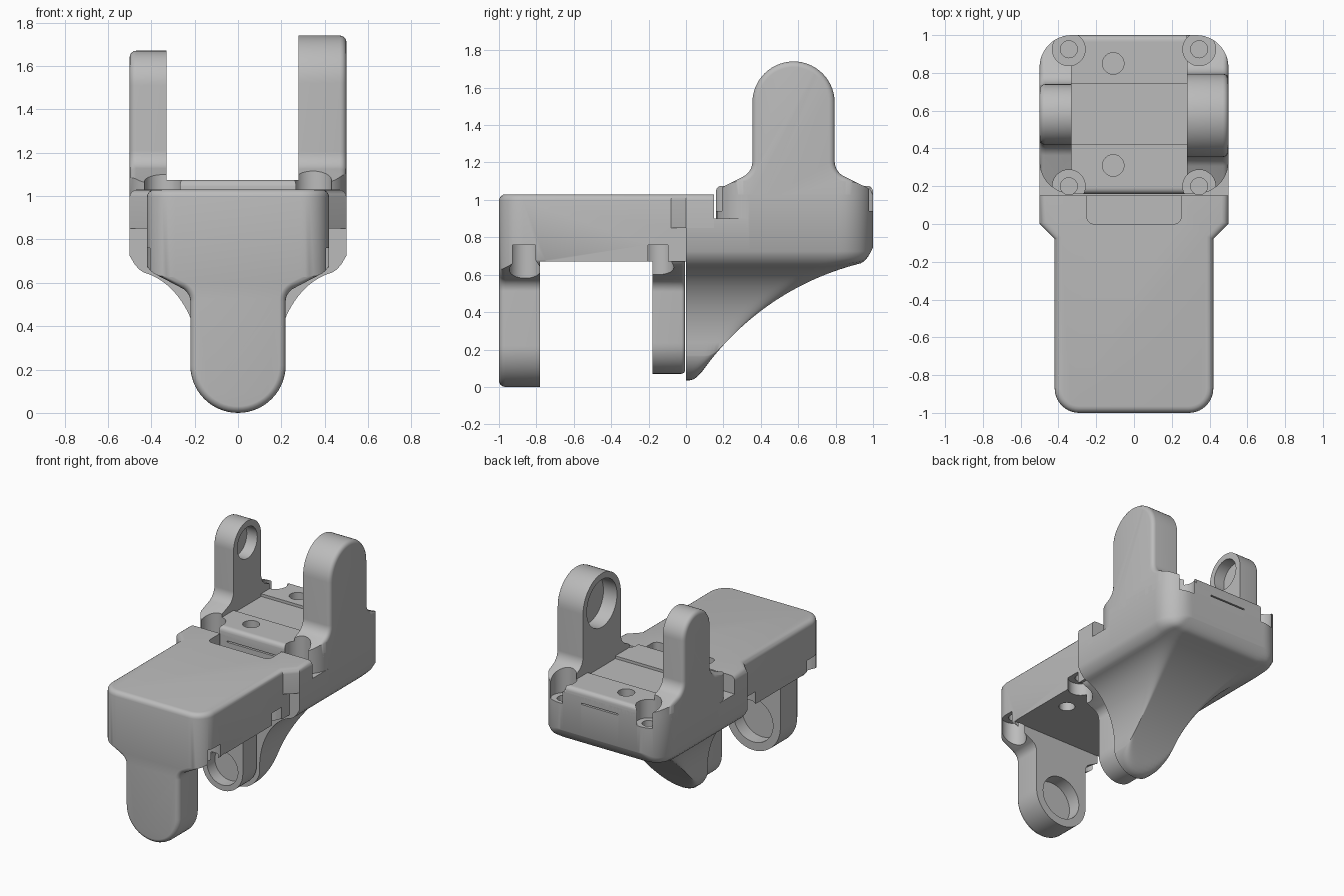
import bpy, bmesh, math
from mathutils import Vector

if "Cube" in bpy.data.objects:
    bpy.data.objects.remove(bpy.data.objects["Cube"])

grey = bpy.data.materials.new("matte grey")
grey.use_nodes = True
grey.diffuse_color = (0.5, 0.5, 0.5, 1)
grey.node_tree.nodes["Principled BSDF"].inputs["Base Color"].default_value = (0.5, 0.5, 0.5, 1)


def add_object(name, bm):
    bmesh.ops.recalc_face_normals(bm, faces=bm.faces)
    mesh = bpy.data.meshes.new(name)
    bm.to_mesh(mesh)
    bm.free()
    mesh.materials.append(grey)
    obj = bpy.data.objects.new(name, mesh)
    bpy.context.collection.objects.link(obj)
    return obj


def rounded(points, steps=10):
    """Closed outline from (a, b) or (a, b, fillet radius) corners."""
    out = []
    for i, p in enumerate(points):
        c = Vector(p[:2])
        if len(p) == 2:
            out.append(c)
            continue
        d1 = (Vector(points[i - 1][:2]) - c).normalized()
        d2 = (Vector(points[(i + 1) % len(points)][:2]) - c).normalized()
        half = d1.angle(d2) / 2
        start = c + d1 * p[2] / math.tan(half)
        centre = c + (d1 + d2).normalized() * p[2] / math.sin(half)
        v1 = start - centre
        v2 = c + d2 * p[2] / math.tan(half) - centre
        a1 = math.atan2(v1.y, v1.x)
        turn = (math.atan2(v2.y, v2.x) - a1 + math.pi) % math.tau - math.pi
        for k in range(steps + 1):
            a = a1 + turn * k / steps
            out.append(centre + Vector((math.cos(a), math.sin(a))) * p[2])
    return [p for i, p in enumerate(out) if (p - out[i - 1]).length > 0.001]


def circle(a, b, r, n=40):
    return [(a + r * math.cos(math.tau * k / n), b + r * math.sin(math.tau * k / n)) for k in range(n)]


def rect(a0, a1, b0, b1):
    return [(a0, b0), (a1, b0), (a1, b1), (a0, b1)]


def prism(name, outline, axis, base, end, bevel=0, keep=lambda p: True):
    """Extrude an outline along an axis; the rim at 'end' can be rounded."""
    place = {"x": lambda a, b, t: (t, a, b), "y": lambda a, b, t: (a, t, b), "z": lambda a, b, t: (a, b, t)}[axis]
    bm = bmesh.new()
    low = [bm.verts.new(place(a, b, base)) for a, b in outline]
    high = [bm.verts.new(place(a, b, end)) for a, b in outline]
    bm.faces.new(low)
    cap = bm.faces.new(high)
    for i in range(len(low)):
        bm.faces.new((low[i - 1], low[i], high[i], high[i - 1]))
    bmesh.ops.recalc_face_normals(bm, faces=bm.faces)
    if bevel:
        rim = [e for e in cap.edges if keep((e.verts[0].co + e.verts[1].co) / 2)]
        bmesh.ops.bevel(bm, geom=rim, offset=bevel, segments=4, profile=0.5, affect="EDGES")
    return add_object(name, bm)


def boolean(obj, cutters, operation="DIFFERENCE"):
    for cutter in cutters:
        mod = obj.modifiers.new("cut", "BOOLEAN")
        mod.operation, mod.solver, mod.object = operation, "EXACT", cutter
        bpy.context.view_layer.objects.active = obj
        bpy.ops.object.modifier_apply(modifier=mod.name)


# Outline of a plate that narrows from shoulders to a round lower end
def hanger(name, r, bottom, half_width, top, inner, outer, bevel):
    shape = rounded([(-half_width, top), (-half_width, 0.665, 0.09), (-r, 0.555, 0.07), (-r, bottom, r),
                     (r, bottom, r), (r, 0.555, 0.07), (half_width, 0.665, 0.09), (half_width, top)], 14)
    return prism(name, shape, "y", inner, outer, bevel, lambda p: p.z < 0.72)


# Front body: rounded case with a flange at its rear and a hanging front yoke
front_plan = rounded([(-0.42, -1, 0.13), (0.42, -1, 0.13), (0.42, -0.08), (0.5, 0), (0.5, 0.15),
                      (-0.5, 0.15), (-0.5, 0), (-0.42, -0.08)])
front_body = prism("front_body", front_plan, "z", -0.05, 1.03, 0.035, lambda p: p.y < 0.14)
yoke_form = hanger("yoke_form", 0.22, 0, 0.43, 1, -0.7, -1.001, 0.035)
yoke_mould = prism("yoke_mould", rect(-0.6, 0.6, -1.2, -0.75), "z", -0.2, 0.8)
boolean(yoke_mould, [yoke_form])
tools = [prism("underside_cutter", rect(-0.7, 0.7, -0.78, 0.3), "z", -0.3, 0.67),
         prism("flange_undercut", rect(-0.7, 0.7, 0, 0.3), "z", 0.5, 0.85),
         prism("top_recess_cutter", rounded([(-0.25, 0.3), (-0.25, 0, 0.04), (0.25, 0, 0.04), (0.25, 0.3)]),
               "z", 0.93, 1.2)]
for s in (-1, 1):
    tools.append(prism("side_undercut", rect(s * 0.42, s * 0.7, -0.085, 0.1), "z", 0.5, 0.85))
boolean(front_body, tools + [yoke_mould])

# Smaller plate hanging from the rear of the front body
rear_yoke = hanger("rear_yoke", 0.165, 0.07, 0.419, 0.74, -0.18, -0.005, 0.02)

# Bearing seats, screw pockets and holes in the underside
bearings = [prism("front_bearing_cutter", circle(0, 0.22, 0.16), "y", -0.88, -0.7),
            prism("rear_bearing_cutter", circle(0, 0.235, 0.125), "y", -0.25, -0.09)]
boolean(front_body, bearings[:1])
boolean(rear_yoke, bearings[1:])
pockets = []
for s in (-1, 1):
    for y in (-0.86, -0.15):
        pockets += [prism("pocket_cutter", circle(s * 0.355, y, 0.085), "z", 0.4, 0.76),
                    prism("screw_cutter", circle(s * 0.345, y, 0.045), "z", 0.7, 0.86)]
    pockets.append(prism("underside_hole_cutter", circle(s * 0.27, -0.395, 0.055), "z", 0.5, 0.8))
for part in (front_body, rear_yoke):
    boolean(part, pockets)
tools += bearings + pockets + [yoke_form, yoke_mould]


# Back body: hull whose underside sweeps down to a rounded tip at the front
def side_height(x):
    if x < 0.175:
        return 0.215 - math.sqrt(0.18 ** 2 - x * x)
    u = (0.495 - min(x, 0.495)) / 0.32
    return 0.215 + 0.44 * math.sqrt(max(0, 1 - u * u)) + max(0, x - 0.43) ** 2 / 0.07


def rear_height(y):
    return math.sqrt(1.465 ** 2 - (1.284 - y) ** 2) - 0.762 + max(0, y - 0.93) ** 2 / 0.07


def under(x, y):
    zx, zy = side_height(abs(x)), rear_height(y)
    blend = 0.06
    h = max(blend - abs(zx - zy), 0)
    return max(zx, zy) + h * h / blend / 4


xs = [0.174 * math.sin(math.pi / 2 * k / 10) for k in range(11)]
xs += [0.175 + 0.325 * (k / 28) ** 2 for k in range(1, 29)]
xs = [-x for x in reversed(xs[1:])] + xs
ys = [0.02 * k for k in range(42)] + [0.83 + 0.17 * math.sin(math.pi / 2 * k / 12) for k in range(13)]
bm = bmesh.new()
rows = []
for y in ys:
    width = 0.5 if y < 0.83 else 0.33 + math.sqrt(max(0, 0.17 ** 2 - (y - 0.83) ** 2))
    rows.append([bm.verts.new((x * width / 0.5, y, under(x, y))) for x in xs])
for r0, r1 in zip(rows, rows[1:]):
    for i in range(len(xs) - 1):
        bm.faces.new((r0[i], r0[i + 1], r1[i + 1], r1[i]))
ring = rows[0] + [r[-1] for r in rows[1:]] + rows[-1][-2::-1] + [r[0] for r in rows[-2:0:-1]]
lid = [bm.verts.new((v.co.x, v.co.y, 1.03)) for v in ring]
for i in range(len(ring)):
    bm.faces.new((ring[i - 1], ring[i], lid[i], lid[i - 1]))
bm.faces.new(lid)
back_body = add_object("back_body", bm)

# Step at the front of the back body, where the flange rests
back_plan = rounded([(-0.5, 0.16, 0.17), (0.5, 0.16, 0.17), (0.5, 1, 0.17), (-0.5, 1, 0.17)], 12)
back_limit = prism("back_limit", back_plan, "z", 0.8, 2)
step = prism("step_cutter", rect(-0.7, 0.7, -0.2, 0.33), "z", 0.9, 1.3)
boolean(step, [back_limit])
boolean(back_body, [step])


# Upright arms with flared feet and blind bearing seats
def arm(name, y0, y1, top, inner, outer):
    r = (y1 - y0) / 2
    shape = rounded([(0.16, 0.98), (0.16, 1.05, 0.06), (y0, 1.15, 0.09), (y0, top, r), (y1, top, r),
                     (y1, 1.15, 0.09), (1, 1.05, 0.06), (1, 0.98)], 14)
    obj = prism(name, shape, "x", inner, outer, 0.03, lambda p: p.z > 0.99)
    boolean(obj, [back_limit], "INTERSECT")
    seat = prism("seat_cutter", circle((y0 + y1) / 2, top - r, r - 0.045), "x", inner * 0.5, (inner + outer) / 2)
    boolean(obj, [seat])
    tools.append(seat)
    return obj


left_arm = arm("left_arm", 0.355, 0.795, 1.74, 0.28, 0.5)
right_arm = arm("right_arm", 0.42, 0.74, 1.67, -0.33, -0.5)

# Deck between the arms, with a shallow lowered middle
deck = prism("deck", rect(-0.33, 0.28, 0.16, 1), "z", 1, 1.075, 0.03, lambda p: p.y < 0.17 or p.y > 0.99)
dip = prism("dip_cutter", rect(-0.5, 0.5, 0.42, 0.74), "z", 1.055, 1.2)
boolean(deck, [dip])

# Screw pockets, deck holes and thin slots of the back body
cuts = []
for s in (-1, 1):
    for y in (0.2, 0.925):
        cuts += [prism("pocket_cutter", circle(s * 0.345, y, 0.087), "z", 0.94, 1.4),
                 prism("screw_cutter", circle(s * 0.345, y, 0.045), "z", 0.82, 1)]
for y in (0.31, 0.85):
    cuts.append(prism("deck_hole_cutter", circle(-0.11, y, 0.057), "z", 0.95, 1.2))
cuts += [prism("rear_slot_cutter", rect(-0.15, 0.15, 0.96, 1.1), "z", 0.975, 0.985),
         prism("front_slot_cutter", rect(-0.2, 0.2, 0.1, 0.2), "z", 0.975, 0.985)]
for part in (back_body, deck, left_arm, right_arm):
    boolean(part, cuts)

for helper in tools + cuts + [back_limit, step, dip]:
    bpy.data.objects.remove(helper)

# Smooth shading with sharp creases
bpy.ops.object.select_all(action="DESELECT")
for part in (front_body, rear_yoke, back_body, left_arm, right_arm, deck):
    part.select_set(True)
bpy.context.view_layer.objects.active = front_body
bpy.ops.object.shade_smooth_by_angle(angle=math.radians(35))
